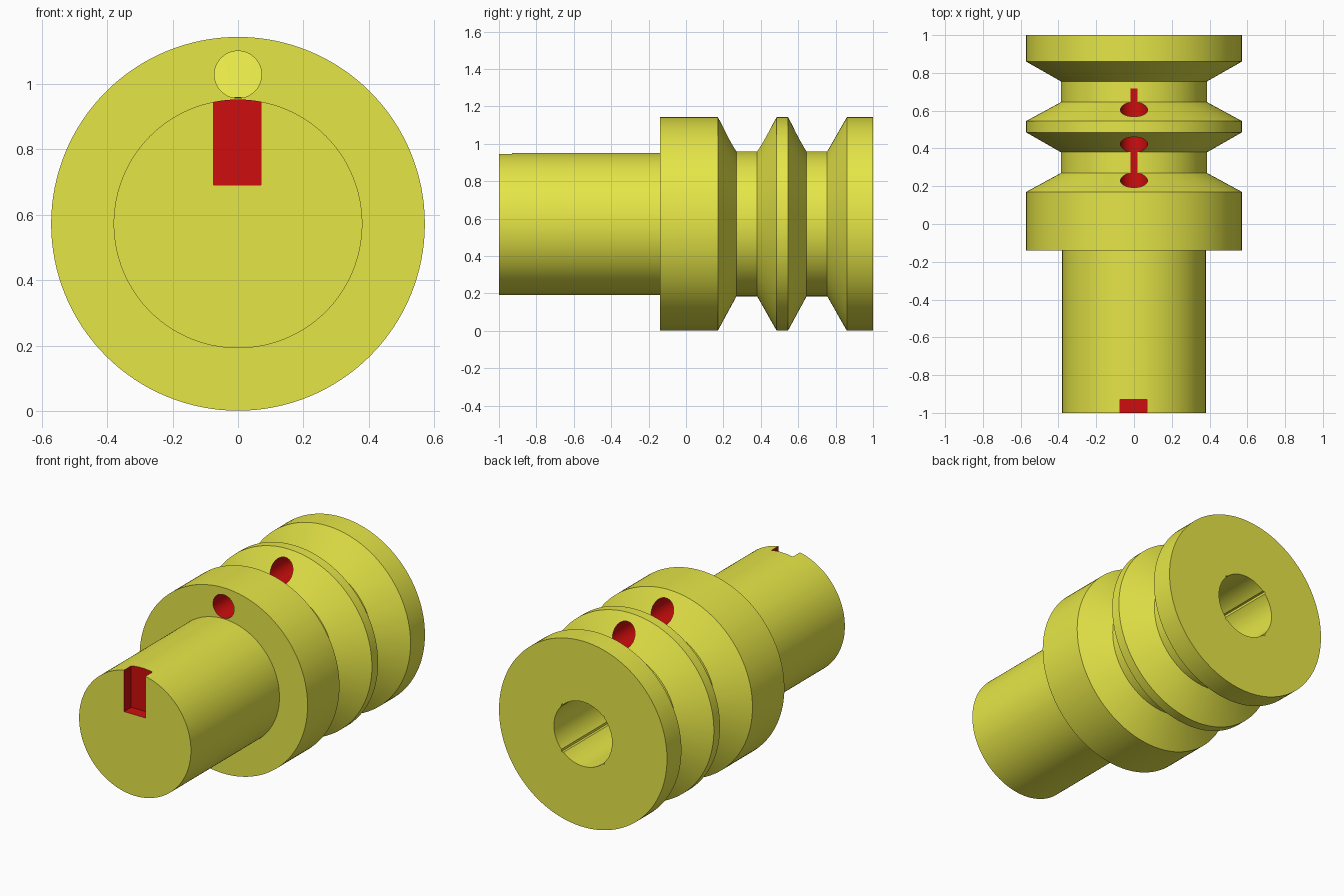
import bpy, math

if "Cube" in bpy.data.objects:
    bpy.data.objects.remove(bpy.data.objects["Cube"])

CZ = 0.572  # height of the turning axis


def material(name, color):
    m = bpy.data.materials.new(name)
    m.diffuse_color = color
    m.use_nodes = True
    m.node_tree.nodes["Principled BSDF"].inputs["Base Color"].default_value = m.diffuse_color
    return m


yellow = material("yellow", (0.79, 0.79, 0.064, 1))
red = material("red", (0.62, 0.004, 0.004, 1))


def lathe(name, profile, segments, mat):
    """Revolve (y, radius) points about the y axis and cap both ends."""
    verts, faces = [], []
    for y, r in profile:
        for i in range(segments):
            a = 2 * math.pi * i / segments
            verts.append((r * math.cos(a), y, r * math.sin(a)))
    for j in range(len(profile) - 1):
        for i in range(segments):
            k = (i + 1) % segments
            a, b = j * segments, (j + 1) * segments
            faces.append((a + i, a + k, b + k, b + i))
    faces.append(tuple(reversed(range(segments))))
    last = (len(profile) - 1) * segments
    faces.append(tuple(range(last, last + segments)))
    mesh = bpy.data.meshes.new(name)
    mesh.from_pydata(verts, [], [tuple(reversed(f)) for f in faces])
    # make every face point outwards
    import bmesh
    bm = bmesh.new()
    bm.from_mesh(mesh)
    bmesh.ops.recalc_face_normals(bm, faces=bm.faces)
    bm.to_mesh(mesh)
    bm.free()
    mesh.materials.append(mat)
    obj = bpy.data.objects.new(name, mesh)
    bpy.context.collection.objects.link(obj)
    obj.location.z = CZ
    return obj


def box(name, lo, hi, mat):
    bpy.ops.mesh.primitive_cube_add(
        size=1, location=[(a + b) / 2 for a, b in zip(lo, hi)])
    obj = bpy.context.object
    obj.name = name
    obj.scale = [b - a for a, b in zip(lo, hi)]
    obj.data.materials.append(mat)
    return obj


# turned body: shaft, flange, two V-sided grooves and end rim
body = lathe("plunger_body", [
    (-1, 0.38), (-0.14, 0.38), (-0.14, 0.571), (0.17, 0.571),
    (0.27, 0.387), (0.38, 0.387), (0.485, 0.571), (0.545, 0.571),
    (0.645, 0.387), (0.755, 0.387), (0.86, 0.571), (1, 0.571)], 128, yellow)

# drilled channel through flange and middle ridge
channel = lathe("channel_cutter", [(-0.3, 0.072), (0.718, 0.072)], 48, red)
channel.location.z = 1.028

# rectangular notch in the shaft end
notch = box("notch_cutter", (-0.075, -1.1, 0.69), (0.07, -0.93, 1.1), red)

# rear bore, with square corners leaving four fine grooves
bore = lathe("bore_cutter", [(0.0, 0.198), (1.1, 0.198)], 64, yellow)
s = 0.147
corners = box("bore_corner_cutter", (-s, 0.01, CZ - s), (s, 1.15, CZ + s), yellow)

cutters = [channel, notch, bore, corners]
for c in cutters:
    c.hide_render = True
    mod = body.modifiers.new(c.name, 'BOOLEAN')
    mod.operation = 'DIFFERENCE'
    mod.solver = 'EXACT'
    mod.material_mode = 'TRANSFER'
    mod.object = c

bpy.ops.object.select_all(action='DESELECT')
body.select_set(True)
bpy.context.view_layer.objects.active = body
for c in cutters:
    bpy.ops.object.modifier_apply(modifier=c.name)
for c in cutters:
    bpy.data.objects.remove(c)
bpy.ops.object.shade_smooth_by_angle(angle=math.radians(25))
